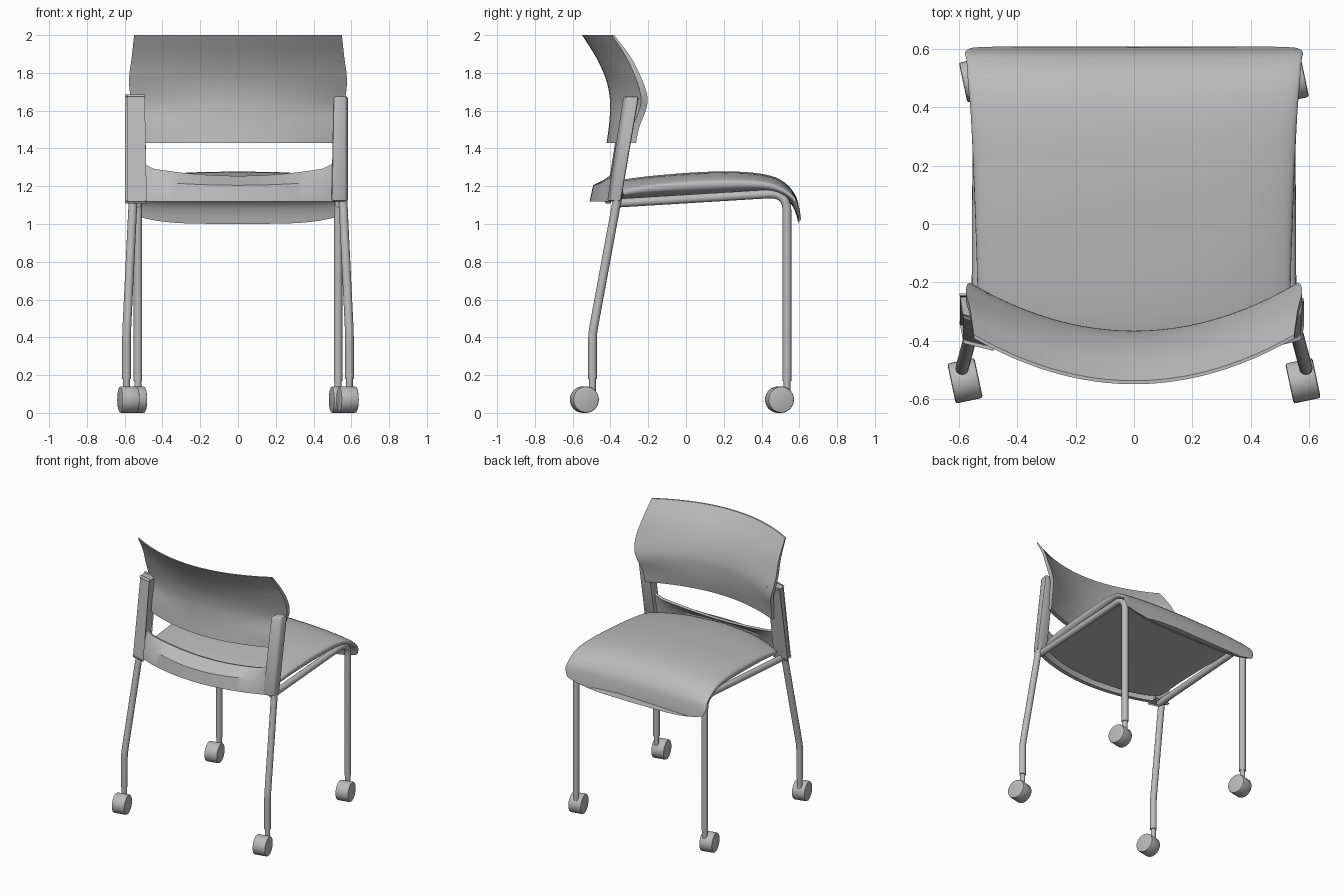
import bpy, bmesh, math
from mathutils import Vector, Matrix

cube = bpy.data.objects.get("Cube")
if cube:
    bpy.data.objects.remove(cube, do_unlink=True)

GREY = (0.5, 0.5, 0.5, 1)
grey = bpy.data.materials.new("plain grey")
grey.use_nodes = True
grey.diffuse_color = GREY
grey.node_tree.nodes["Principled BSDF"].inputs["Base Color"].default_value = GREY


def finish(name, bm, angle=40):
    bmesh.ops.recalc_face_normals(bm, faces=bm.faces)
    mesh = bpy.data.meshes.new(name)
    bm.to_mesh(mesh)
    bm.free()
    mesh.materials.append(grey)
    obj = bpy.data.objects.new(name, mesh)
    bpy.context.collection.objects.link(obj)
    bpy.ops.object.select_all(action='DESELECT')
    obj.select_set(True)
    bpy.context.view_layer.objects.active = obj
    bpy.ops.object.shade_smooth_by_angle(angle=math.radians(angle))
    return obj


def loft(name, rings, angle=40):
    """Skin closed rings of equal length and cap both ends."""
    bm = bmesh.new()
    rows = [[bm.verts.new(p) for p in ring] for ring in rings]
    n = len(rows[0])
    for a, b in zip(rows, rows[1:]):
        for i in range(n):
            j = (i + 1) % n
            bm.faces.new((a[i], a[j], b[j], b[i]))
    bm.faces.new(rows[0])
    bm.faces.new(rows[-1])
    return finish(name, bm, angle)


def smooth_rows(rows, steps=4):
    """Catmull-Rom interpolation of numeric rows."""
    rows = [Vector(r) for r in rows]
    pts = [rows[0]] + rows + [rows[-1]]
    out = []
    for a, b, c, d in zip(pts, pts[1:], pts[2:], pts[3:]):
        for k in range(steps):
            t = k / steps
            out.append(b + 0.5 * t * (c - a + t * (2 * a - 5 * b + 4 * c - d
                                                   + t * (3 * (b - c) + d - a))))
    return out + [rows[-1]]


def tube(name, points, radius, bend=0.1, sides=16):
    """Round tube along a path with rounded corners."""
    pts = [Vector(p) for p in points]
    path = [pts[0]]
    for a, b, c in zip(pts, pts[1:], pts[2:]):
        p, q = b + (a - b).normalized() * bend, b + (c - b).normalized() * bend
        for k in range(9):
            t = k / 8
            path.append(p * (1 - t) ** 2 + b * 2 * t * (1 - t) + q * t * t)
    path.append(pts[-1])
    rings = []
    for i, p in enumerate(path):
        d = (path[min(i + 1, len(path) - 1)] - path[max(i - 1, 0)]).normalized()
        u = Vector((1, 0, 0))
        u = (u - d * u.dot(d)).normalized()
        v = d.cross(u)
        rings.append([p + radius * (u * math.cos(a) + v * math.sin(a))
                      for a in (2 * math.pi * k / sides for k in range(sides))])
    return loft(name, rings)


def spow(v, p):
    return math.copysign(abs(v) ** p, v)


# Seat cushion: top y/z, bottom y/z, half width, back curve, lip corner rise
seat_rows = smooth_rows([
    (-0.44, 1.20, -0.44, 1.13, 0.52, 0.11, 0),
    (-0.36, 1.23, -0.36, 1.13, 0.535, 0.08, 0),
    (-0.15, 1.258, -0.15, 1.14, 0.54, 0.03, 0),
    (0.15, 1.278, 0.15, 1.15, 0.55, 0, 0),
    (0.37, 1.27, 0.37, 1.16, 0.56, 0, 0),
    (0.50, 1.235, 0.48, 1.15, 0.57, 0, 0),
    (0.575, 1.16, 0.55, 1.11, 0.575, 0, 0.01),
    (0.60, 1.08, 0.58, 1.06, 0.58, 0, 0.03),
    (0.61, 1.00, 0.595, 1.00, 0.56, 0, 0.05)])
rings = []
for ty, tz, by, bz, hw, curve, rise in seat_rows:
    ring = []
    for k in range(48):
        a = 2 * math.pi * k / 48
        cx, s = spow(math.cos(a), 0.4), spow(math.sin(a), 0.7)
        t = 0.5 + 0.5 * s
        crown = 0.025 * cx * cx * max(s, 0) * min(1, (tz - bz) / 0.08)
        ring.append((hw * cx, by + (ty - by) * t + curve * cx * cx,
                     bz + (tz - bz) * t - crown + rise * cx ** 4))
    rings.append(ring)
loft("seat_cushion", rings, 60)

# Backrest shell: height, centre rear y, side front y, half width, thickness
back_rows = smooth_rows([
    (1.43, -0.42, -0.265, 0.522, 0.03),
    (1.52, -0.408, -0.245, 0.53, 0.035),
    (1.61, -0.402, -0.21, 0.55, 0.035),
    (1.68, -0.405, -0.205, 0.57, 0.035),
    (1.77, -0.425, -0.235, 0.577, 0.03),
    (1.88, -0.475, -0.29, 0.563, 0.025),
    (2.00, -0.55, -0.38, 0.55, 0.012)])
N = 24
rings = []
for z, yc, ys, hw, th in back_rows:
    us = [-1 + 2 * k / N for k in range(N + 1)]
    rear = [(hw * u, yc + (ys - th - yc) * u * u, z) for u in us]
    front = [(x, y + th, z) for x, y, z in reversed(rear)]
    rings.append(rear + front)
loft("backrest", rings)

# Curved rear crosspiece with a lip folding forward above the seat edge
rings = []
for k in range(N + 1):
    x = 0.54 * (-1 + 2 * k / N)
    u = (x / 0.54) ** 2
    y = -0.51 + 0.12 * u
    ramp = max(0, abs(x) - 0.47) / 0.07
    top = 1.255 + 0.055 * u + 0.12 * ramp ** 2
    lip = 0.09 * (1 - u) + 0.03
    section = [(y, 1.12), (y + 0.018, 1.205 + 0.03 * u), (y + lip, top),
               (y + lip + 0.02, top - 0.005), (y + 0.045, 1.19 + 0.03 * u), (y + 0.03, 1.12)]
    rings.append([(x, a, b) for a, b in section])
loft("rear_crosspiece", rings, 35)

for side, s in (("left", 1), ("right", -1)):
    # Tapered upright holding the backrest
    bm = bmesh.new()
    bmesh.ops.create_cube(bm, size=1)
    for v in bm.verts:
        up, out, fwd = v.co.z > 0, v.co.x > 0, v.co.y > 0
        if up:
            y = -0.25 if fwd else -0.335
        else:
            y = -0.345 if fwd else -0.42
        x = 0.585 if out else (0.505 if up else 0.495)
        skew = 0.02 if out and not fwd else 0
        v.co = (s * (x - skew / 2), y + skew, 1.675 if up else 1.12)
    bmesh.ops.bevel(bm, geom=bm.edges[:], offset=0.012, segments=2,
                    affect='EDGES', profile=0.5)
    finish(side + "_upright", bm)

    # Front leg running back under the seat, and the kinked rear leg
    tube(side + "_front_leg_and_rail",
         [(s * 0.53, 0.535, 0.17), (s * 0.53, 0.535, 1.165), (s * 0.535, -0.37, 1.11)], 0.023)
    tube(side + "_rear_leg",
         [(s * 0.59, -0.495, 0.18), (s * 0.59, -0.495, 0.42), (s * 0.553, -0.355, 1.18)],
         0.023, 0.04)

    # Casters, all swivelled the same way
    for end, sx, sy, cx, cy in (("front", 0.53, 0.535, 0.54, 0.495),
                                ("rear", 0.59, -0.495, 0.58, -0.538)):
        tube(f"{side}_{end}_caster_stem", [(s * sx, sy, 0.08), (s * sx, sy, 0.19)], 0.018)
        bm = bmesh.new()
        bmesh.ops.create_cone(bm, cap_ends=True, segments=32, radius1=0.07,
                              radius2=0.07, depth=0.095)
        rims = [e for e in bm.edges if any(len(f.verts) > 4 for f in e.link_faces)]
        bmesh.ops.bevel(bm, geom=rims, offset=0.008, segments=2, affect='EDGES', profile=0.5)
        place = (Matrix.Translation((s * cx, cy, 0.07))
                 @ Matrix.Rotation(math.radians(12), 4, 'Z')
                 @ Matrix.Rotation(math.radians(90), 4, 'Y'))
        bmesh.ops.transform(bm, matrix=place, verts=bm.verts)
        finish(f"{side}_{end}_caster", bm)
